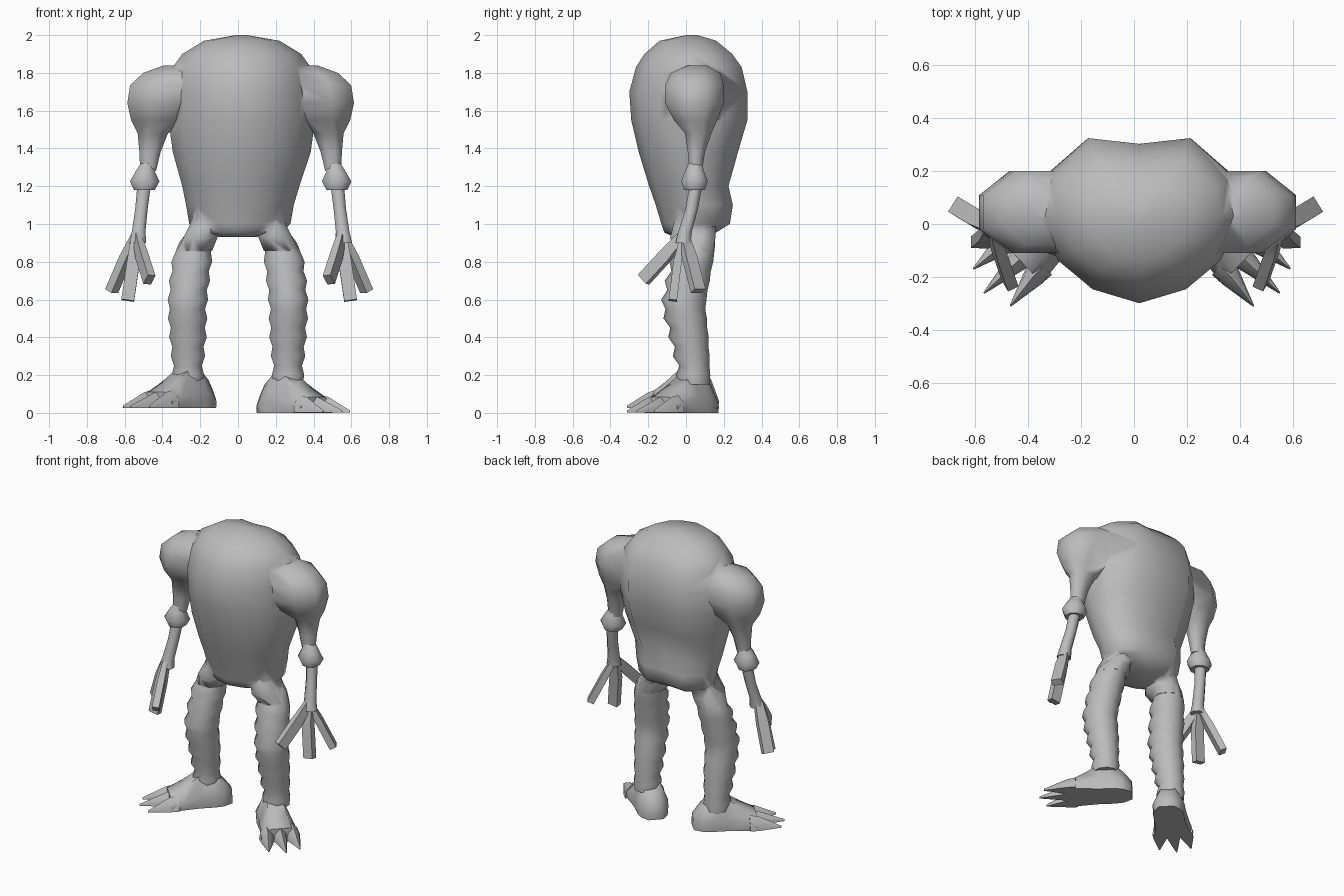
import bpy, bmesh, math
from mathutils import Vector

if "Cube" in bpy.data.objects:
    bpy.data.objects.remove(bpy.data.objects["Cube"])

skin = bpy.data.materials.new("grey skin")
skin.diffuse_color = (0.5, 0.5, 0.5, 1)
skin.use_nodes = True
skin.node_tree.nodes["Principled BSDF"].inputs["Base Color"].default_value = skin.diffuse_color


def shade(ob, angle):
    bpy.ops.object.select_all(action='DESELECT')
    ob.select_set(True)
    bpy.context.view_layer.objects.active = ob
    bpy.ops.object.shade_smooth_by_angle(angle=math.radians(angle))


def loft(name, rings, angle=60):
    """Skin a list of equal-length point rings and cap both ends."""
    bm = bmesh.new()
    vs = [[bm.verts.new(p) for p in ring] for ring in rings]
    n = len(vs[0])
    for a, b in zip(vs, vs[1:]):
        for i in range(n):
            j = (i + 1) % n
            bm.faces.new((a[i], a[j], b[j], b[i]))
    bm.faces.new(vs[0])
    bm.faces.new(vs[-1])
    bmesh.ops.recalc_face_normals(bm, faces=bm.faces)
    me = bpy.data.meshes.new(name)
    bm.to_mesh(me)
    bm.free()
    me.materials.append(skin)
    ob = bpy.data.objects.new(name, me)
    bpy.context.collection.objects.link(ob)
    shade(ob, angle)
    return ob


def fuse(ob, others, angle):
    """Union the others into ob so no buried surfaces remain."""
    for o in others:
        bpy.context.view_layer.objects.active = ob
        mod = ob.modifiers.new("union", 'BOOLEAN')
        mod.operation, mod.solver, mod.object = 'UNION', 'EXACT', o
        bpy.ops.object.modifier_apply(modifier=mod.name)
        bpy.data.objects.remove(o)
    shade(ob, angle)


def oval(cx, cy, z, rx, ry, s=1, shift=0, n=8):
    """Horizontal n-sided ring whose flats touch the given extents."""
    k = 1 / math.cos(math.pi / n)
    pts = []
    for i in range(n):
        a = 2 * math.pi * (i + 0.5) / n
        pts.append((s * (cx + rx * k * math.cos(a)) + shift, cy + ry * k * math.sin(a), z))
    return pts


def finger(name, path, side, w, t):
    """Bent rectangular bar; side is the direction of its width."""
    rings = []
    for i, p in enumerate(path):
        d = (path[min(i + 1, len(path) - 1)] - path[max(i - 1, 0)]).normalized()
        u = (side - d * side.dot(d)).normalized()
        v = d.cross(u)
        g = 0.7 if i == 0 else 1
        rings.append([p + (u * a * w + v * b * t) * g / 2
                      for a, b in ((-1, -1), (1, -1), (1, 1), (-1, 1))])
    return loft(name, rings, 30)


# Body: egg-shaped barrel with a broad, slightly hollow back
half = [(0, -1), (.46, -.83), (.80, -.48), (1, .05), (.91, .55), (.5, 1), (0, .93)]
outline = half + [(-x, y) for x, y in half[-2:0:-1]]
sections = [  # z, centre x, half width, front y, back y
    (2.0, .02, .03, 0, .06), (1.97, .02, .20, -.14, .16), (1.90, .02, .315, -.22, .245),
    (1.83, .02, .365, -.265, .295), (1.70, .02, .385, -.30, .325), (1.55, .02, .388, -.29, .325),
    (1.38, .02, .365, -.25, .275), (1.20, .015, .31, -.195, .225), (1.10, .01, .285, -.16, .248),
    (1.00, .01, .268, -.13, .232), (.955, .005, .22, -.115, .16), (.93, 0, .09, -.06, .09)]
body = loft("body", [[(cx + x * rx, (f + b) / 2 + y * (b - f) / 2, z) for x, y in outline]
                     for z, cx, rx, f, b in sections])

# Arm sections: the shoulder reaches well inside the body so it blends in
upper_arm = [(.335, .06, 1.84, .07, .05), (.35, .05, 1.80, .165, .13), (.385, .045, 1.735, .20, .155),
             (.405, .045, 1.64, .195, .155), (.42, .05, 1.55, .16, .115), (.465, .065, 1.48, .08, .07),
             (.48, .055, 1.38, .056, .045), (.49, .05, 1.28, .042, .035)]
elbow = [(.49, .05, 1.335, .03, .03), (.505, .045, 1.28, .05, .05), (.508, .045, 1.225, .078, .07),
         (.51, .045, 1.18, .055, .055)]
forearm = [(.51, .055, 1.22, .036, .034), (.525, .03, 1.08, .033, .033),
           (.54, -.005, .96, .036, .036), (.545, -.015, .90, .045, .04)]
fingers = {"outer_finger": ((.60, .02, .82), (.675, .065, .645), (.5, -.8, 0)),
           "middle_finger": ((.56, -.045, .80), (.59, -.07, .595), (1, 0, 0)),
           "inner_finger": ((.515, -.11, .83), (.475, -.225, .705), (.4, .7, -.7))}

# Hips bridging the body and each leg
hip = [(.165, .04, 1.08, .06, .08), (.175, .045, 1.0, .078, .11), (.20, .035, .925, .09, .12),
       (.23, .05, .86, .094, .095)]


def key(table, z):
    """Linear interpolation in a table sorted by falling z."""
    for a, b in zip(table, table[1:]):
        if z >= b[0]:
            t = (a[0] - z) / (a[0] - b[0])
            return [p + (q - p) * t for p, q in zip(a[1:], b[1:])]
    return table[-1][1:]


leg_keys = [  # z, centre x, centre y, half width, half depth
    (1.05, .16, .08, .06, .07), (.95, .195, .065, .08, .085), (.87, .235, .05, .10, .10),
    (.72, .255, .015, .103, .107), (.57, .268, -.012, .10, .108), (.42, .265, .015, .095, .097),
    (.25, .265, .04, .08, .082), (.14, .265, .045, .078, .078)]

for s, side in ((-1, "left"), (1, "right")):
    # Arm: shoulder joins the body, elbow and hand join the forearm
    arm = {part: loft(f"{side}_{part}", [oval(*r, s=s, shift=.014) for r in rows])
           for part, rows in (("upper_arm", upper_arm), ("elbow", elbow), ("forearm", forearm))}
    hand = []
    for part, (mid, tip, w) in fingers.items():
        path = [Vector((s * x + .006, y, z)) for x, y, z in ((.545, -.012, .945), mid, tip)]
        hand.append(finger(f"{side}_{part}", path, Vector((s * w[0], w[1], w[2])), .068, .044))
    fuse(arm["forearm"], [arm["elbow"]] + hand, 50)

    # Leg: ridged on the front and sides, smoother behind
    hip_ob = loft(f"{side}_hip", [oval(*r, s=s) for r in hip])
    rings = []
    for i in range(19):
        z = 1.05 - i * .05
        cx, cy, rx, ry = key(leg_keys, z)
        bump = (.008 if i % 2 else -.008) if 3 < i < 18 else 0
        rings.append(oval(cx, cy - bump * .6, z, rx + bump * .8, ry + bump * .8, s, n=10))
    leg = loft(f"{side}_leg", rings)
    fuse(body, [arm["upper_arm"], hip_ob, leg], 80)

    # Foot: wedge turned outward, with three claws
    lift = .026 if s < 0 else 0

    def place(u, n, z):
        return Vector((s * (.18 + .725 * u + .69 * n) - .008, .10 - .69 * u + .725 * n, z + lift))

    arch = [(-.95, 0), (.95, 0), (1, .4), (.5, 1), (-.5, 1), (-1, .4)]
    wedge = [(-.055, .05, .09), (.0, .09, .15), (.06, .10, .20), (.15, .10, .20),
             (.25, .112, .135), (.34, .125, .085)]
    foot = loft(f"{side}_foot", [[place(u, n * w, z * h) for n, z in arch] for u, w, h in wedge])
    claws = []
    for c, (n, tip_n, tip_u) in enumerate(((-.083, -.104, .486), (0, 0, .524), (.083, .094, .49))):
        claw = [(.29, n, .044, .092), (.345, n, .042, .083), (tip_u, tip_n, .003, .012)]
        claws.append(loft(f"{side}_claw_{c + 1}", [
            [place(u, m + a * w, .001 + z * h)
             for a, z in ((-1, 0), (1, 0), (.8, .6), (0, 1), (-.8, .6))] for u, m, w, h in claw]))
    fuse(foot, claws, 75)
